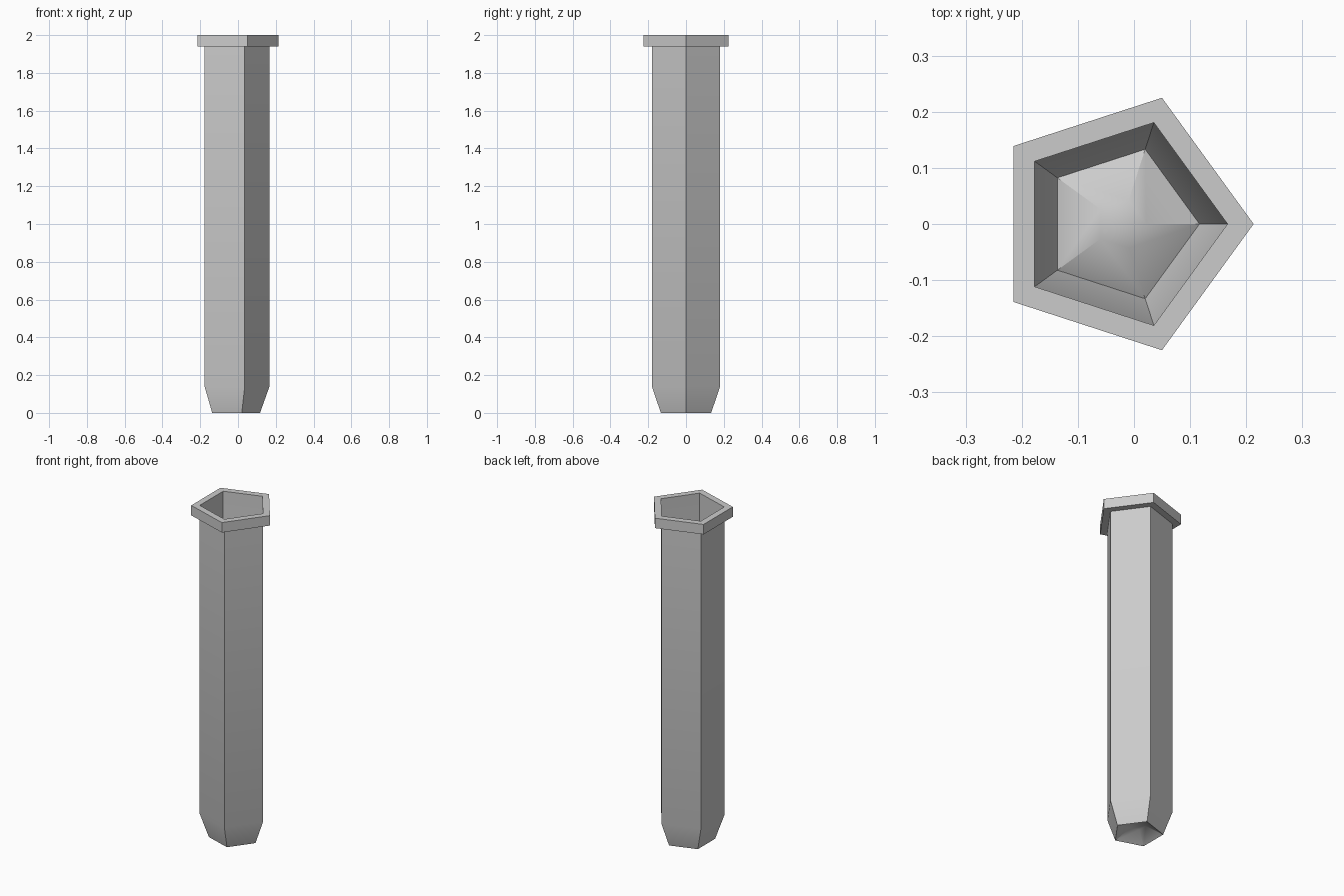
import bpy, bmesh, math

if "Cube" in bpy.data.objects:
    bpy.data.objects.remove(bpy.data.objects["Cube"])

CX = -0.0233  # pentagon centre, so the bounds are centred on x


def loft(name, profile, cap_first=False):
    """Stack five-sided rings of (radius, z) and bridge them."""
    bm = bmesh.new()
    rings = [[bm.verts.new((CX + r * math.cos(math.tau * i / 5),
                            r * math.sin(math.tau * i / 5), z))
              for i in range(5)] for r, z in profile]
    for a, b in zip(rings, rings[1:]):
        for i in range(5):
            j = (i + 1) % 5
            bm.faces.new((a[i], a[j], b[j], b[i]))
    if cap_first:
        bm.faces.new(rings[0][::-1])
    bmesh.ops.remove_doubles(bm, verts=bm.verts, dist=1e-5)
    mesh = bpy.data.meshes.new(name)
    bm.to_mesh(mesh)
    bm.free()
    obj = bpy.data.objects.new(name, mesh)
    bpy.context.collection.objects.link(obj)
    bpy.ops.object.select_all(action='DESELECT')
    bpy.context.view_layer.objects.active = obj
    obj.select_set(True)
    bpy.ops.object.shade_smooth_by_angle(angle=math.radians(35))
    return obj


# Thin hollow shaft with a tapered foot and a dished underside
loft("shaft", [(0.045, 0.05), (0.14, 0.0), (0.19, 0.14), (0.19, 1.94)],
     cap_first=True)

# Square-section collar around the open top (closed ring profile)
loft("collar", [(0.19, 1.94), (0.2365, 1.94), (0.2365, 2.0),
                (0.19, 2.0), (0.19, 1.94)])
